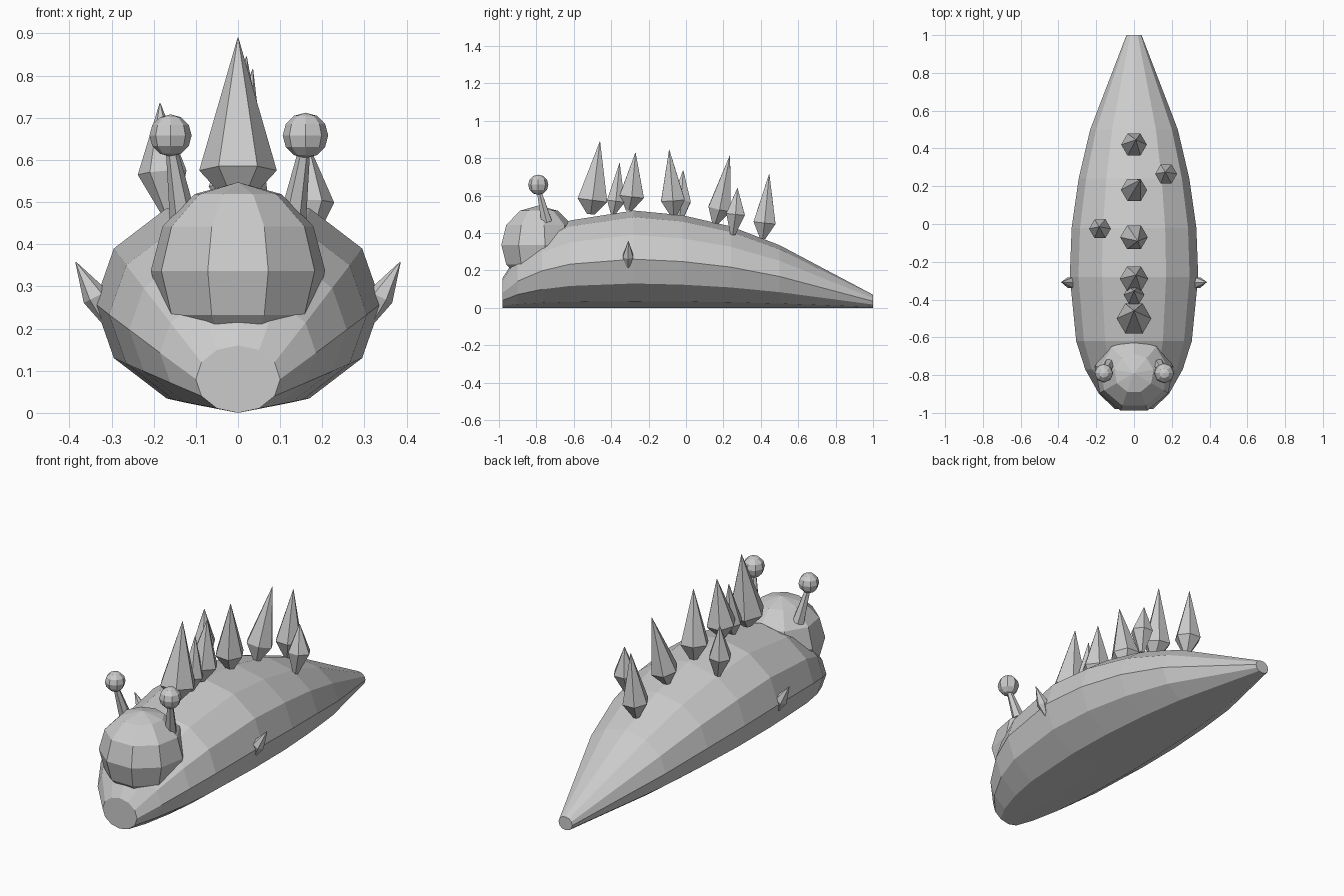
import bpy, bmesh, math
from mathutils import Vector, Matrix

if "Cube" in bpy.data.objects:
    bpy.data.objects.remove(bpy.data.objects["Cube"])

grey = bpy.data.materials.new("stone grey")
grey.diffuse_color = (0.6, 0.6, 0.6, 1)
grey.use_nodes = True
grey.node_tree.nodes["Principled BSDF"].inputs["Base Color"].default_value = grey.diffuse_color


def finish(name, bm):
    bmesh.ops.recalc_face_normals(bm, faces=bm.faces)
    me = bpy.data.meshes.new(name)
    bm.to_mesh(me)
    bm.free()
    me.materials.append(grey)
    ob = bpy.data.objects.new(name, me)
    bpy.context.collection.objects.link(ob)
    return ob


def loft(name, rings):
    """Skin a list of vertex loops and cap both ends."""
    bm = bmesh.new()
    loops = [[bm.verts.new(p) for p in r] for r in rings]
    n = len(loops[0])
    for a, b in zip(loops, loops[1:]):
        for i in range(n):
            j = (i + 1) % n
            bm.faces.new((a[i], a[j], b[j], b[i]))
    bm.faces.new(loops[0])
    bm.faces.new(loops[-1])
    return finish(name, bm)


def spindle(name, stations, sides=6):
    """Round part through (centre, radius) stations, square to its own axis."""
    axis = Vector(stations[-1][0]) - Vector(stations[0][0])
    rot = Vector((0, 0, 1)).rotation_difference(axis)
    rings = []
    for c, r in stations:
        rings.append([Vector(c) + rot @ Vector((r * math.cos(t), r * math.sin(t), 0))
                      for t in (2 * math.pi * i / sides for i in range(sides))])
    return loft(name, rings)


def ball(name, centre, r, seg, rings):
    bm = bmesh.new()
    bmesh.ops.create_uvsphere(bm, u_segments=seg, v_segments=rings, radius=r,
                              matrix=Matrix.Translation(centre))
    return finish(name, bm)


# Body: twelve-sided oval sections resting on the ground (y, half width, height)
sections = [(-0.98, 0.10, 0.16), (-0.90, 0.185, 0.285), (-0.77, 0.258, 0.395),
            (-0.62, 0.306, 0.467), (-0.28, 0.34, 0.52), (-0.02, 0.33, 0.495),
            (0.24, 0.293, 0.435), (0.50, 0.232, 0.335), (1.0, 0.04, 0.07)]
loft("body", [[(w * math.sin(k * math.pi / 6), y, h / 2 - h / 2 * math.cos(k * math.pi / 6))
               for k in range(12)] for y, w, h in sections])

# Head
ball("head", (0, -0.79, 0.337), 0.21, 9, 6)

# Eyes on tapered stalks
for s, side, r in ((-1, "left", 0.05), (1, "right", 0.054)):
    spindle("eye_stalk_" + side, [((s * 0.13, -0.745, 0.46), 0.032),
                                  ((s * 0.16, -0.79, 0.64), 0.012)])
    ball("eye_" + side, (s * 0.16, -0.79, 0.658), r, 8, 6)

# Back crystals: foot, widest point, tip, radius
crystals = [
    ((0, -0.51, 0.50), (0, -0.50, 0.575), (0, -0.46, 0.89), 0.092),
    ((0, -0.39, 0.50), (0, -0.375, 0.57), (0, -0.355, 0.775), 0.055),
    ((0, -0.305, 0.52), (0, -0.29, 0.595), (0.01, -0.27, 0.83), 0.075),
    ((0, -0.065, 0.49), (0, -0.07, 0.575), (0.02, -0.09, 0.845), 0.073),
    ((-0.16, -0.035, 0.46), (-0.18, -0.025, 0.57), (-0.185, -0.015, 0.735), 0.058),
    ((0, 0.155, 0.45), (0, 0.18, 0.53), (0.035, 0.235, 0.815), 0.07),
    ((0.16, 0.25, 0.39), (0.17, 0.265, 0.50), (0.165, 0.275, 0.64), 0.058),
    ((0, 0.41, 0.37), (0, 0.42, 0.455), (0.01, 0.445, 0.715), 0.068),
]
for i, (foot, mid, tip, r) in enumerate(crystals):
    spindle(f"crystal_{i + 1}", [(foot, r * 0.25), (mid, r), (tip, 0.001)])

# Small side thorns
for s, side in ((-1, "left"), (1, "right")):
    spindle("thorn_" + side, [((s * 0.315, -0.31, 0.215), 0.008),
                              ((s * 0.337, -0.31, 0.275), 0.032),
                              ((s * 0.385, -0.308, 0.358), 0.001)])
